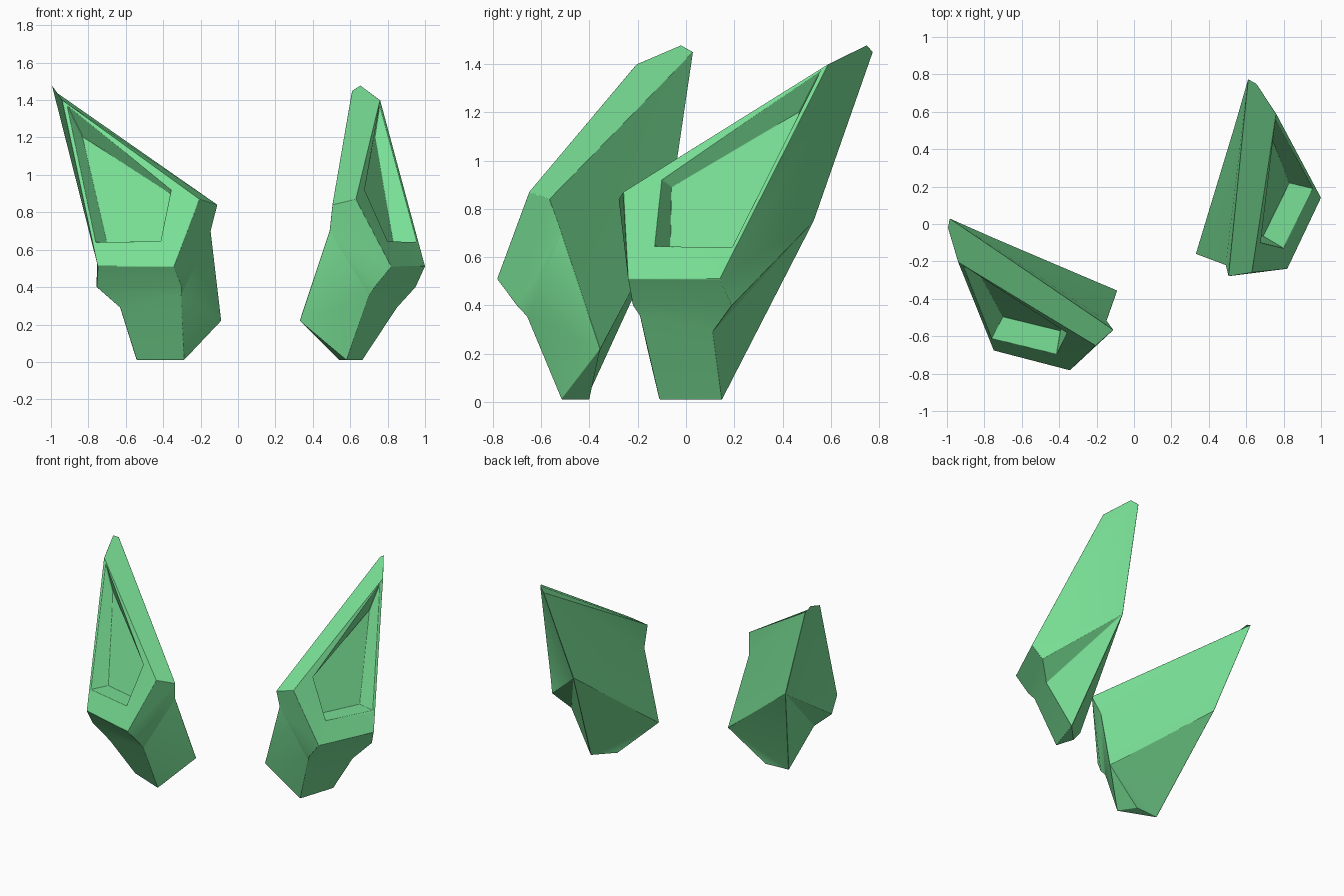
import bpy
import bmesh
from mathutils import Vector

cube = bpy.data.objects.get("Cube")
if cube:
    bpy.data.objects.remove(cube, do_unlink=True)

# Single flat colour
green = bpy.data.materials.new("light_green")
green.use_nodes = True
colour = (0.19, 0.74, 0.30, 1.0)
green.diffuse_color = colour
shader = green.node_tree.nodes["Principled BSDF"]
shader.inputs["Base Color"].default_value = colour
shader.inputs["Roughness"].default_value = 0.7

# Corner points of the left ear
POINTS = {
    "tip_back": (.61, .775, 1.45), "tip_front": (.655, .75, 1.48),
    # flat front rim
    "rim_peak": (.76, .59, 1.40), "rim_outer": (1.0, .14, .51),
    "rim_inner": (.82, -.24, .51), "rim_shoulder": (.63, -.26, .87),
    "shoulder_back": (.505, -.28, .84),
    # lip under the rim and the neck below it
    "lip_outer": (.95, .19, .40), "lip_inner": (.73, -.22, .40),
    "neck_outer": (.85, .11, .29), "neck_inner": (.70, -.19, .355),
    # back ridge
    "waist": (.49, -.22, .70), "heel": (.33, -.16, .22), "ridge": (.54, .53, .75),
    # foot
    "foot_outer": (.665, .15, .01), "foot_inner": (.58, -.11, .01),
    "foot_back": (.54, .02, .01),
    # recess opening
    "open_peak": (.757, .56, 1.375), "open_outer": (.958, .19, .64),
    "open_inner": (.80, -.13, .645), "open_shoulder": (.677, -.10, .92),
    # recess floor
    "floor_peak": (.73, .47, 1.20), "floor_outer": (.83, .22, .64),
    "floor_inner": (.69, -.065, .64), "floor_shoulder": (.61, -.06, .89),
}

# Outer skin, each face listed by its corners
FACES = [
    "rim_shoulder shoulder_back tip_back tip_front rim_peak",
    "rim_peak tip_front tip_back ridge rim_outer",
    "rim_outer ridge lip_outer",
    "lip_outer ridge neck_outer",
    "neck_outer ridge foot_outer",
    "rim_outer lip_outer lip_inner rim_inner",
    "lip_outer neck_outer neck_inner lip_inner",
    "neck_outer foot_outer foot_inner neck_inner",
    "rim_shoulder rim_inner lip_inner waist shoulder_back",
    "lip_inner neck_inner waist",
    "neck_inner heel waist",
    "neck_inner foot_inner heel",
    "shoulder_back waist tip_back",
    "waist heel ridge tip_back",
    "heel foot_outer ridge",
    "heel foot_back foot_outer",
    "heel foot_inner foot_back",
    "foot_back foot_inner foot_outer",
]

# Rim frame, recess walls and recess floor
CORNERS = ["peak", "outer", "inner", "shoulder"]
for i, one in enumerate(CORNERS):
    two = CORNERS[(i + 1) % len(CORNERS)]
    for front, rear in (("rim", "open"), ("open", "floor")):
        FACES.append(f"{front}_{one} {front}_{two} {rear}_{two} {rear}_{one}")
FACES.append(" ".join("floor_" + c for c in CORNERS))

# The pair is turned about z, so the mirror plane is turned as well
MIRROR_NORMAL = Vector((.906, .423, 0)).normalized()


def build_ear(name, mirrored):
    bm = bmesh.new()
    verts = {}
    for key, co in POINTS.items():
        p = Vector(co)
        if mirrored:
            p -= 2 * p.dot(MIRROR_NORMAL) * MIRROR_NORMAL
        verts[key] = bm.verts.new(p)
    for face in FACES:
        bm.faces.new([verts[key] for key in face.split()])
    bmesh.ops.recalc_face_normals(bm, faces=bm.faces[:])
    mesh = bpy.data.meshes.new(name)
    bm.to_mesh(mesh)
    bm.free()
    mesh.materials.append(green)
    ear = bpy.data.objects.new(name, mesh)
    bpy.context.collection.objects.link(ear)

    # Softly rounded edges
    bevel = ear.modifiers.new("soft_edges", "BEVEL")
    bevel.width = 0.012
    bevel.segments = 2
    bevel.limit_method = "ANGLE"
    bevel.angle_limit = 0.4

    bpy.ops.object.select_all(action="DESELECT")
    ear.select_set(True)
    bpy.context.view_layer.objects.active = ear
    bpy.ops.object.shade_smooth_by_angle(angle=0.6)


build_ear("left_ear", False)
build_ear("right_ear", True)
